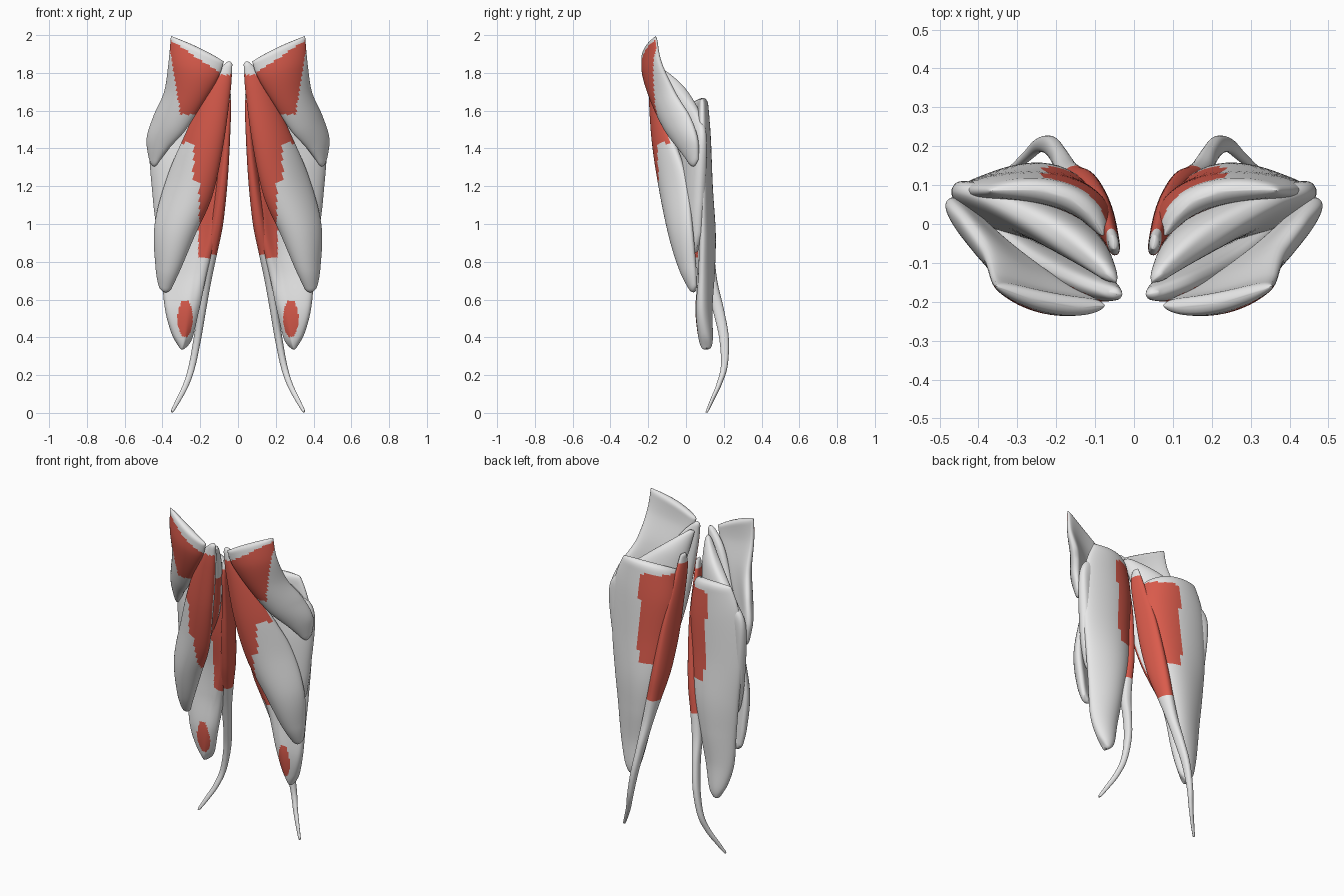
import bpy, bmesh, math
from mathutils import Vector

AROUND, STEPS = 56, 14


def material(name, rgb):
    m = bpy.data.materials.new(name)
    m.diffuse_color = (*rgb, 1)
    return m


GREY = material("pale_grey", (0.8, 0.8, 0.8))
RED = material("muscle_red", (0.7, 0.105, 0.072))


def catmull(p0, p1, p2, p3, t):
    return [0.5 * (2 * b + (c - a) * t + (2 * a - 5 * b + 4 * c - d) * t * t
                   + (3 * b - a - 3 * c + d) * t ** 3)
            for a, b, c, d in zip(p0, p1, p2, p3)]


def muscle(name, rows, is_red):
    """Loft bowed oval sections; a row is medial xyz, middle xyz, lateral xyz, thickness."""
    last = len(rows) - 1
    samples = []
    for i in range(last * STEPS + 1):
        k = min(i // STEPS, last - 1)
        u = i / STEPS
        r = catmull(rows[max(k - 1, 0)], rows[k], rows[k + 1], rows[min(k + 2, last)], u - k)
        d = min(1, min(u, last - u) / 0.3)
        r[9] *= max(0.15, math.sqrt(1 - (1 - d) ** 2))      # rounded ends
        samples.append(r)
    mids = [Vector(r[3:6]) for r in samples]
    bm = bmesh.new()
    rings = []
    for i, r in enumerate(samples):
        a, m, b = Vector(r[0:3]), mids[i], Vector(r[6:9])
        axis = mids[min(i + 4, len(mids) - 1)] - mids[max(i - 4, 0)]
        ring = []
        for j in range(AROUND):
            th = 2 * math.pi * j / AROUND
            s = (1 - math.cos(th)) / 2
            p = a * (1 - s) * (1 - 2 * s) + m * 4 * s * (1 - s) + b * s * (2 * s - 1)
            tangent = a * (4 * s - 3) + m * (4 - 8 * s) + b * (4 * s - 1)
            side = tangent.cross(axis).normalized()
            bulge = math.copysign(abs(math.sin(th)) ** 0.8, math.sin(th))
            ring.append(bm.verts.new(p + side * bulge * r[9] / 2))
        rings.append(ring)
    for lo, hi in zip(rings, rings[1:]):
        for j in range(AROUND):
            n = (j + 1) % AROUND
            bm.faces.new((lo[j], lo[n], hi[n], hi[j]))
    bm.faces.new(rings[0])
    bm.faces.new(rings[-1])
    bmesh.ops.recalc_face_normals(bm, faces=bm.faces)
    for f in bm.faces:
        f.smooth = True
        c = f.calc_center_median()
        f.material_index = int(is_red(c.x, c.z, f.normal.y < 0 and f.normal.z < 0.3))
    me = bpy.data.meshes.new(name)
    bm.to_mesh(me)
    bm.free()
    me.materials.append(GREY)
    me.materials.append(RED)
    ob = bpy.data.objects.new(name, me)
    bpy.context.collection.objects.link(ob)
    ob.modifiers.new("mirror", "MIRROR").use_mirror_merge = False


# Upper front fan with a sloping top rim
muscle("upper_front_muscle", [
    (.075, -.21, 1.86, .2, -.205, 1.93, .355, -.16, 1.995, .05),
    (.105, -.195, 1.775, .235, -.195, 1.81, .365, -.135, 1.86, .065),
    (.19, -.15, 1.635, .29, -.14, 1.67, .385, -.06, 1.70, .075),
    (.28, -.09, 1.495, .36, -.07, 1.54, .44, .02, 1.57, .075),
    (.365, -.03, 1.40, .42, 0, 1.43, .477, .06, 1.45, .065),
    (.425, .03, 1.32, .445, .045, 1.305, .465, .065, 1.34, .03),
], lambda x, z, front: front and z > 1.58 and x < .305 + (z - 1.58) * .16
    and z < 1.79 + (x - .08) * .66)

# Long front muscle, widening downward to an outer lobe
muscle("long_front_muscle", [
    (.03, -.18, 1.845, .042, -.18, 1.86, .062, -.175, 1.855, .03),
    (.04, -.165, 1.7, .095, -.165, 1.73, .155, -.14, 1.75, .065),
    (.08, -.13, 1.42, .16, -.135, 1.46, .265, -.085, 1.5, .09),
    (.14, -.08, 1.15, .24, -.095, 1.2, .37, 0, 1.25, .085),
    (.23, -.03, .95, .33, -.05, .95, .435, .03, 1.0, .08),
    (.31, .01, .76, .37, 0, .76, .43, .05, .78, .065),
    (.36, .045, .65, .39, .045, .64, .415, .055, .67, .035),
], lambda x, z, front: front and .82 < z < 1.79 and
    x < (.295 if z > 1.43 else .235 if z > 1.22 else .205))

# Short thick muscle filling the space between the front and rear sheets
muscle("short_middle_muscle", [
    (.045, -.15, 1.81, .055, -.14, 1.82, .07, -.13, 1.82, .03),
    (.075, -.09, 1.6, .14, -.055, 1.68, .23, -.01, 1.70, .09),
    (.12, -.03, 1.35, .24, .01, 1.45, .38, .07, 1.57, .11),
    (.2, 0, 1.15, .33, .03, 1.25, .463, .095, 1.45, .1),
    (.28, .03, .95, .37, .045, 1.0, .445, .09, 1.15, .08),
    (.36, .05, .85, .39, .06, .87, .42, .08, .95, .04),
], lambda x, z, front: front and z < 1.6 and x < .21)


# Large rear muscle, bent in section, with a red patch near its lower end
def rear_red(x, z, front):
    if front and ((x - .28) / .04) ** 2 + ((z - .5) / .1) ** 2 < 1:
        return True
    return x < (.21 if front else .23) and (.82 if front else 1.05) < z < 1.6


muscle("large_rear_muscle", [
    (.08, -.03, 1.61, .18, .07, 1.66, .37, .085, 1.665, .06),
    (.07, -.02, 1.45, .18, .075, 1.45, .43, .085, 1.5, .09),
    (.10, 0, 1.2, .2, .085, 1.2, .445, .085, 1.2, .1),
    (.13, .03, .95, .22, .11, .95, .425, .085, .95, .09),
    (.18, .06, .75, .25, .11, .75, .405, .08, .75, .085),
    (.215, .07, .55, .28, .095, .55, .385, .075, .55, .09),
    (.25, .09, .4, .29, .105, .39, .35, .09, .42, .075),
    (.28, .105, .345, .295, .11, .335, .31, .11, .345, .04),
], rear_red)

# Slender inner strap ending in a curved tail: z, front xy, rear xy, thickness
strap = [
    (1.71, .05, -.065, .055, -.03, .025), (1.62, .047, -.08, .065, .0, .035),
    (1.4, .06, -.055, .085, .07, .05), (1.2, .078, -.03, .108, .11, .065),
    (1.0, .105, .01, .133, .138, .075), (.85, .135, .055, .157, .148, .07),
    (.7, .165, .1, .178, .165, .06), (.55, .187, .14, .195, .2, .045),
    (.4, .212, .175, .216, .226, .04), (.25, .24, .185, .246, .22, .035),
    (.15, .272, .162, .278, .187, .03), (.07, .313, .13, .317, .148, .025),
    (.003, .35, .103, .353, .115, .015),
]
muscle("inner_strap_muscle",
       [(ax, ay, z, (ax + bx) / 2, (ay + by) / 2, z, bx, by, z, t)
        for z, ax, ay, bx, by, t in strap],
       lambda x, z, front: .84 < z < 1.66)
